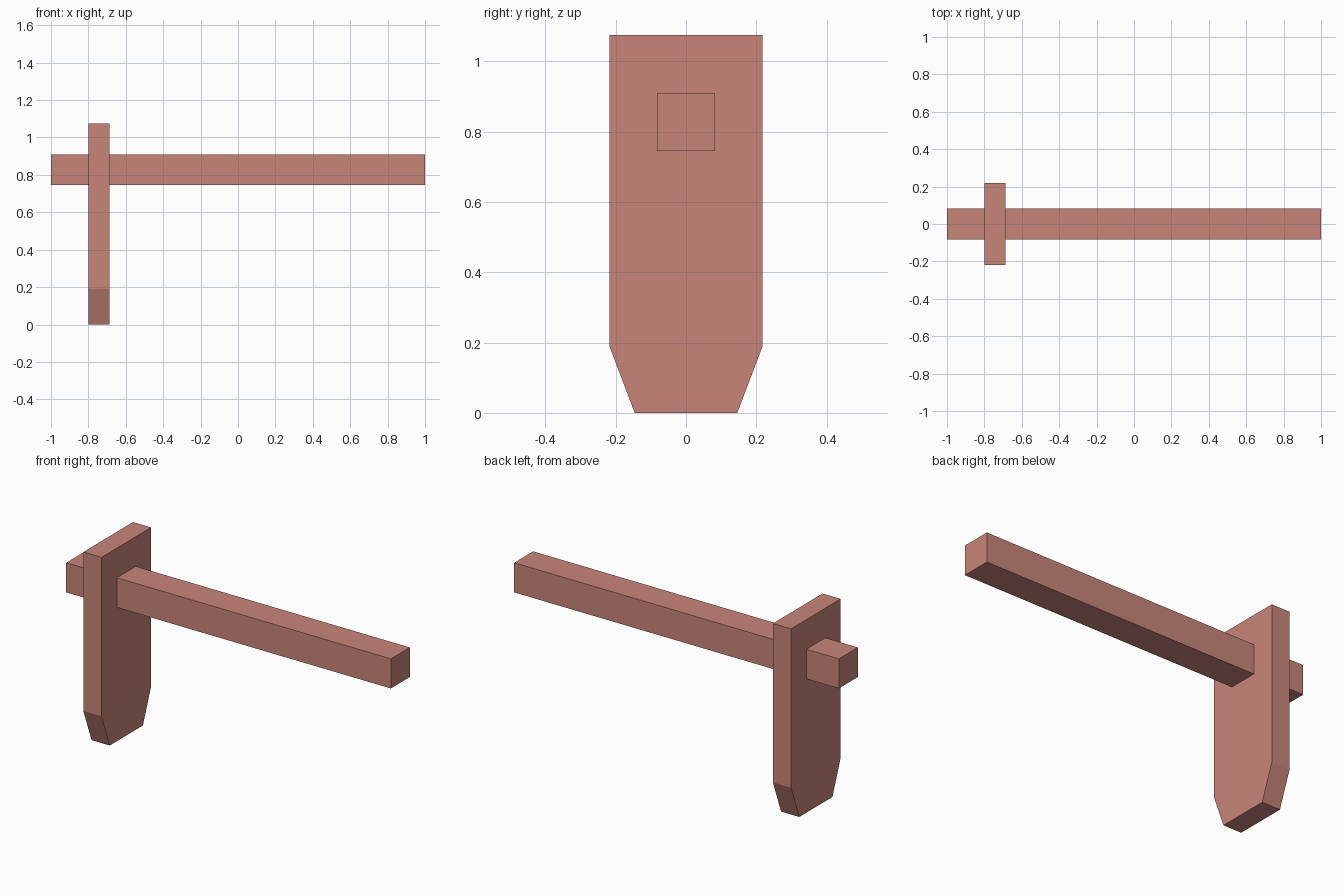
import bpy
import bmesh
from mathutils import Vector

cube = bpy.data.objects.get("Cube")
if cube:
    bpy.data.objects.remove(cube, do_unlink=True)

# Single terracotta colour
terracotta = bpy.data.materials.new("terracotta")
terracotta.use_nodes = True
colour = (0.58, 0.235, 0.195, 1.0)
terracotta.diffuse_color = colour
terracotta.node_tree.nodes["Principled BSDF"].inputs["Base Color"].default_value = colour


def extrude_along_x(name, profile, x_start, x_end):
    """Solid made by sweeping a (y, z) outline along x."""
    bm = bmesh.new()
    face = bm.faces.new([bm.verts.new((x_start, y, z)) for y, z in profile])
    swept = bmesh.ops.extrude_face_region(bm, geom=[face])["geom"]
    verts = [v for v in swept if isinstance(v, bmesh.types.BMVert)]
    bmesh.ops.translate(bm, verts=verts, vec=Vector((x_end - x_start, 0, 0)))
    bmesh.ops.recalc_face_normals(bm, faces=bm.faces)
    mesh = bpy.data.meshes.new(name)
    bm.to_mesh(mesh)
    bm.free()
    mesh.materials.append(terracotta)
    obj = bpy.data.objects.new(name, mesh)
    bpy.context.collection.objects.link(obj)
    return obj


def mirrored(half):
    """Close a half outline by mirroring it across y = 0."""
    return half + [(-y, z) for y, z in reversed(half)]


# Upright plank with a tapered foot
extrude_along_x("upright_plank", mirrored([(0.146, 0), (0.218, 0.19), (0.218, 1.075)]), -0.8, -0.688)

# Long square beam passing through the plank
extrude_along_x("cross_beam", mirrored([(0.083, 0.745), (0.083, 0.91)]), -1, 1)
